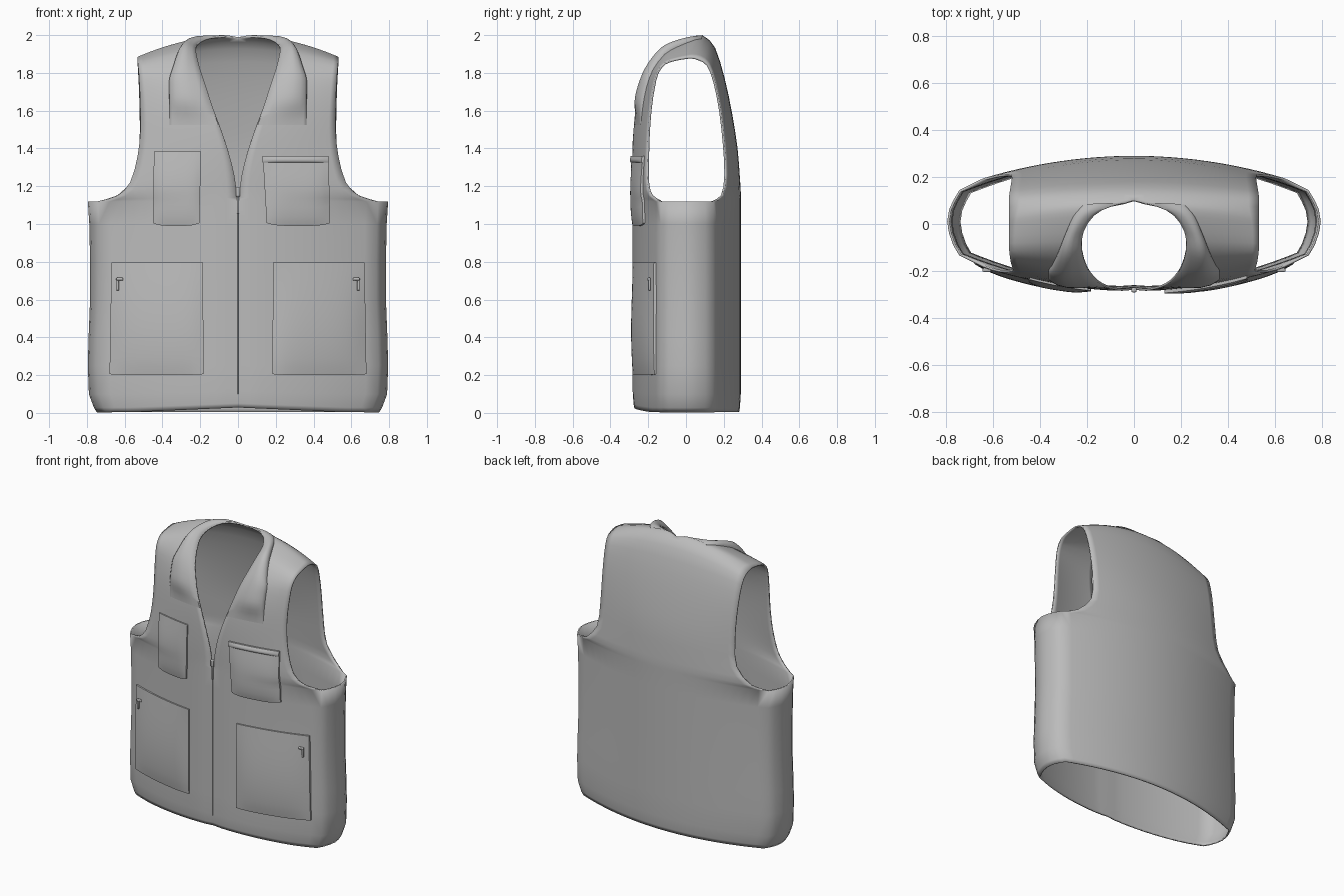
import bpy, bmesh, math
from mathutils import Vector

if "Cube" in bpy.data.objects:
    bpy.data.objects.remove(bpy.data.objects["Cube"])

grey = bpy.data.materials.new("fabric_grey")
grey.use_nodes = True
COLOUR = (0.5, 0.5, 0.5, 1)
grey.diffuse_color = COLOUR
grey.node_tree.nodes["Principled BSDF"].inputs["Base Color"].default_value = COLOUR

# Stations from the front chest over the shoulder to the back:
# half width, neck half width, armhole edge y and z, centre y and z
STATIONS = [
    (.74, 0, -.13, 1.12, -.278, 1.12), (.64, .008, -.18, 1.15, -.278, 1.17),
    (.57, .02, -.2, 1.22, -.28, 1.26), (.53, .05, -.2, 1.36, -.28, 1.38),
    (.515, .09, -.195, 1.5, -.275, 1.5), (.515, .135, -.185, 1.62, -.262, 1.62),
    (.52, .17, -.17, 1.72, -.235, 1.73), (.525, .2, -.15, 1.8, -.19, 1.82),
    (.53, .222, -.11, 1.85, -.11, 1.92), (.53, .215, -.05, 1.87, -.03, 1.965),
    (.53, .17, 0, 1.878, .04, 1.99), (.53, .1, .03, 1.88, .075, 1.995),
    (.53, 0, .07, 1.87, .1, 1.985), (.53, 0, .115, 1.84, .15, 1.93),
    (.525, 0, .15, 1.75, .2, 1.77), (.52, 0, .18, 1.6, .24, 1.58),
    (.52, 0, .2, 1.42, .268, 1.4), (.54, 0, .208, 1.26, .28, 1.25),
    (.64, 0, .19, 1.15, .285, 1.17), (.74, 0, .14, 1.12, .285, 1.12)]
LAST = len(STATIONS) - 1
COLS = 12


def station(v):
    """Smoothly interpolated station."""
    i = min(int(v), LAST - 1)
    t = v - i
    a, b, c, d = (STATIONS[min(max(i + k, 0), LAST)] for k in (-1, 0, 1, 2))
    return [q + .5 * t * (r - p + t * (2*p - 5*q + 4*r - s + t * (3*(q - r) + s - p)))
            for p, q, r, s in zip(a, b, c, d)]


def shell(v, x):
    """Point of the garment at station v and distance x from the middle."""
    w, n, ey, ez, cy, cz = station(v)
    t = (x / w) ** 2
    crease = .005 * max(0, 1 - x / .05) if v < 4 else 0
    return Vector((x, cy + (ey - cy) * t + crease, cz + (ez - cz) * t))


def front_y(x, z):
    """Depth of the front panel under a pocket or fitting."""
    v = 0
    while v < 5 and shell(v, abs(x)).z < z:
        v += .05
    return shell(v, abs(x)).y


def finish(obj, angle=40):
    obj.data.materials.append(grey)
    bpy.ops.object.select_all(action="DESELECT")
    obj.select_set(True)
    bpy.context.view_layer.objects.active = obj
    bpy.ops.object.shade_smooth_by_angle(angle=math.radians(angle))


def make_grids(name, grids, mirror=False, thickness=0, angle=40):
    """One object from grids of points, welded together."""
    bm = bmesh.new()
    for grid in grids:
        rows = [[bm.verts.new(p) for p in row] for row in grid]
        for r, s in zip(rows, rows[1:]):
            for i in range(len(r) - 1):
                bm.faces.new((r[i], r[i + 1], s[i + 1], s[i]))
    bmesh.ops.remove_doubles(bm, verts=bm.verts, dist=.0005)
    bmesh.ops.recalc_face_normals(bm, faces=bm.faces)
    mesh = bpy.data.meshes.new(name)
    bm.to_mesh(mesh)
    bm.free()
    obj = bpy.data.objects.new(name, mesh)
    bpy.context.collection.objects.link(obj)
    finish(obj, angle)
    if mirror:
        obj.modifiers.new("mirror", "MIRROR").merge_threshold = .0005
    if thickness:
        solid = obj.modifiers.new("cloth", "SOLIDIFY")
        solid.thickness = thickness
        solid.offset = 0
    return obj


# Upper panels: chest, shoulder and back in one strip
upper = []
for k in range(2 * LAST + 1):
    w, n = station(k / 2)[:2]
    n = max(n, 0)
    upper.append([shell(k / 2, n + (w - n) * i / COLS) for i in range(COLS + 1)])

# Lower body: the same outline closed around the side and lofted to the hem
side = [Vector((x, y, 1.12)) for x, y in
        ((.764, -.09), (.782, -.04), (.79, .01), (.782, .06), (.764, .1))]
outline = upper[0] + side + upper[-1][::-1]
lower = []
for z, sx, sy in ((1.12, 1, 1), (1, .99, 1), (.8, .985, 1), (.6, .985, 1), (.4, .995, 1),
                  (.25, 1, 1), (.1, .993, 1), (.03, .96, .985), (.005, .94, .97)):
    ring = []
    for p in outline:
        notch = .025 * max(0, 1 - p.x / .6) * max(0, 1 - z * 5) if p.y < 0 else 0
        ring.append(Vector((p.x * sx, p.y * sy, z + notch)))
    lower.append(ring)
make_grids("vest_body", [upper, lower], mirror=True, thickness=.01, angle=60)


# Collar: padded flap along the neckline
def ramp(a, b, v):
    t = min(1, max(0, (v - a) / (b - a)))
    return t * t * (3 - 2 * t)


collar = []
for k in range(31):
    v = 4.2 + 7.3 * k / 30
    inner = station(v)[1]
    outer = .365 - .03 * max(0, v - 6.5)
    height = .034 * ramp(4.2, 5.4, v) * (1 - .8 * ramp(8, 11.5, v))
    row = []
    for s in (0, .02, .2, .4, .6, .8, .92, .98, 1):
        x = inner + (outer - inner) * s
        p = shell(v, x)
        normal = (shell(v, x + .01) - p).cross(shell(v + .05, x) - p).normalized()
        if normal.dot(p - Vector((0, 0, 1.2))) < 0:
            normal.negate()
        lift = -.003 if s in (0, 1) else .006 + height * math.sin(math.pi * s ** 1.6) ** .6
        row.append(p + normal * lift)
    collar.append(row)
make_grids("collar", [collar], mirror=True, angle=60)


# Pockets: bulged patches that follow the front
def pocket(name, top, bottom, z0, z1, bulge, mirror=False, base=.014, sag=.015):
    n = 14
    grid = []
    for j in range(-1, n + 2):
        v = min(max(j / n, 0), 1)
        left, right = (b + (t - b) * v for t, b in zip(top, bottom))
        row = []
        for i in range(-1, n + 2):
            u = min(max(i / n, 0), 1)
            rim = i in (-1, n + 1) or j in (-1, n + 1)
            x = left + (right - left) * u
            z = z0 + (z1 - z0) * v + sag * (2 * u - 1) ** 4 * (1 - v)
            puff = math.sin(math.pi * v ** .75) * (1 - .8 * (2 * u - 1) ** 4)
            depth = -.004 if rim else base + bulge * puff
            row.append(Vector((x, front_y(x, z) - depth, z)))
        grid.append(row)
    return make_grids(name, [grid], mirror=mirror)


pocket("lower_pockets", (.185, .67), (.183, .68), .2, .795, .02, mirror=True, sag=.005)
pocket("right_chest_pocket", (-.445, -.195), (-.45, -.205), .99, 1.385, .016)
pocket("left_chest_pocket", (.133, .48), (.152, .488), .99, 1.33, .016)
pocket("left_chest_flap", (.13, .48), (.13, .48), 1.325, 1.36, .008, base=.018, sag=0)


# Zip fittings
def block(name, x, z, size, lift, mirror=False):
    bpy.ops.mesh.primitive_cube_add(size=1)
    obj = bpy.context.object
    obj.name = name
    centre = Vector((x, front_y(x, z) - lift, z))
    for vert in obj.data.vertices:
        vert.co = Vector(a * b for a, b in zip(vert.co, size)) + centre
    finish(obj)
    bevel = obj.modifiers.new("soft_edges", "BEVEL")
    bevel.width = min(size) * .3
    bevel.segments = 2
    if mirror:
        obj.modifiers.new("mirror", "MIRROR")


block("pocket_zip_tab", .637, .68, (.014, .012, .065), .026, True)
block("pocket_zip_slider", .627, .708, (.036, .016, .016), .024, True)
block("front_zip_slider", 0, 1.17, (.022, .02, .05), .008)
block("front_zip_tab", 0, 1.1, (.012, .01, .09), .01)

# Front zip seam running from the neck point to the hem
seam = [[Vector((x, front_y(0, z) + y, z)) for x, y in ((-.006, .004), (0, -.008), (.006, .004))]
        for z in (1.14, .8, .4, .1)]
make_grids("front_zip_seam", [seam])
